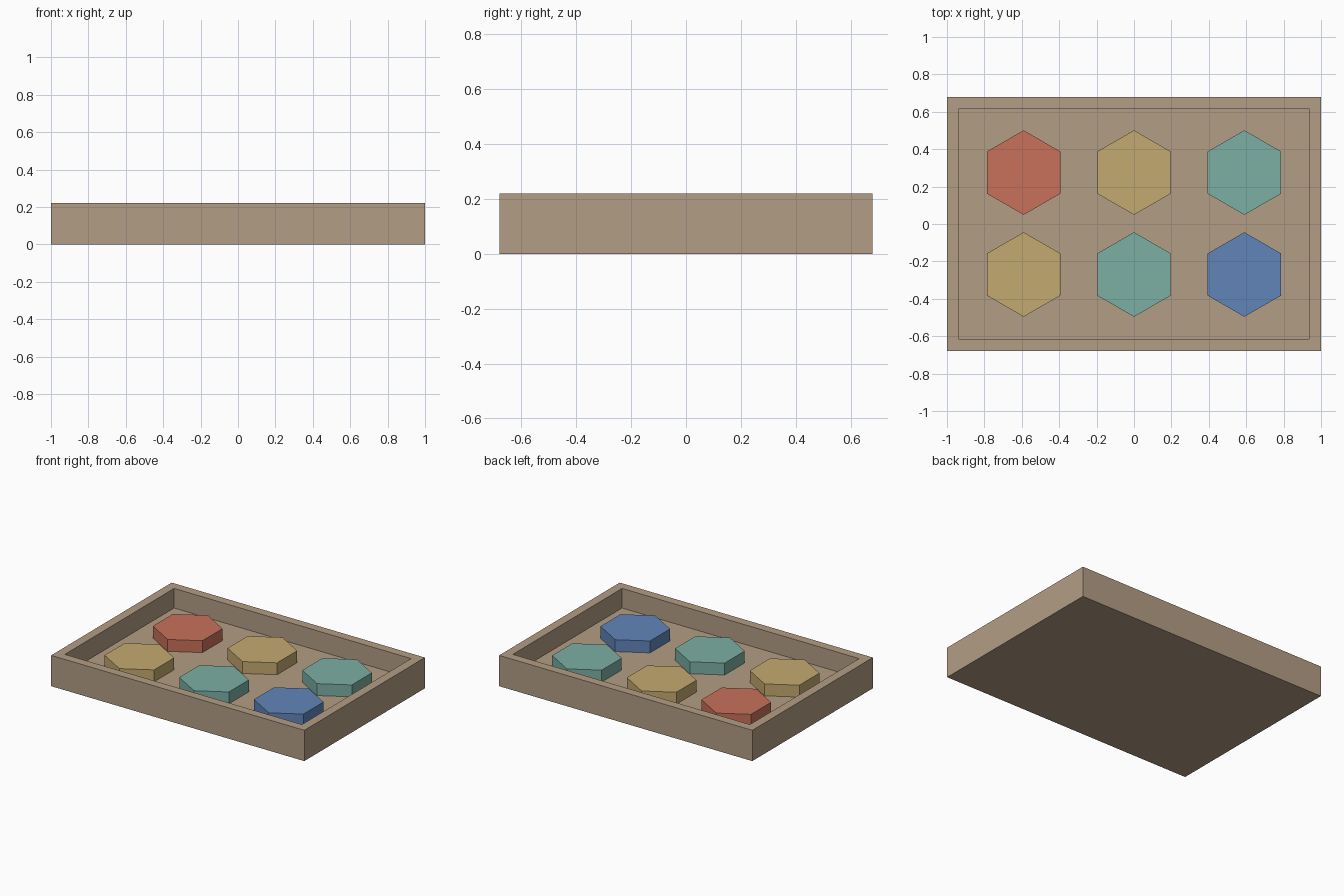
import bpy, bmesh, math
from mathutils import Matrix

if "Cube" in bpy.data.objects:
    bpy.data.objects.remove(bpy.data.objects["Cube"])

TRAY_H, FLOOR_Z, TILE_TOP = 0.22, 0.08, 0.165


def material(name, rgb):
    m = bpy.data.materials.new(name)
    m.diffuse_color = (*rgb, 1)
    m.use_nodes = True
    m.node_tree.nodes["Principled BSDF"].inputs["Base Color"].default_value = m.diffuse_color
    return m


def finish(bm, name, mat):
    bmesh.ops.recalc_face_normals(bm, faces=bm.faces)
    mesh = bpy.data.meshes.new(name)
    bm.to_mesh(mesh)
    bm.free()
    mesh.materials.append(mat)
    obj = bpy.data.objects.new(name, mesh)
    bpy.context.collection.objects.link(obj)
    return obj


wood = material("wood", (0.45, 0.34, 0.23))
red = material("red", (0.58, 0.165, 0.105))
yellow = material("yellow", (0.55, 0.40, 0.16))
teal = material("teal", (0.20, 0.43, 0.37))
blue = material("blue", (0.12, 0.235, 0.49))

# Tray: a box whose top is inset for the rim and pushed down to the floor
bm = bmesh.new()
bmesh.ops.create_cube(bm, size=1, matrix=Matrix.Translation((0, 0, TRAY_H / 2))
                      @ Matrix.Diagonal((2, 1.36, TRAY_H, 1)))
top = max(bm.faces, key=lambda f: f.calc_center_median().z)
bmesh.ops.inset_region(bm, faces=[top], thickness=0.09)
well = bmesh.ops.extrude_discrete_faces(bm, faces=[top])["faces"][0]
bmesh.ops.translate(bm, verts=well.verts, vec=(0, 0, FLOOR_Z - TRAY_H))
finish(bm, "tray", wood)

# Hexagonal tiles in two rows of three, points facing front and back
rows = {"back": (0.275, (red, yellow, teal)),
        "front": (-0.27, (yellow, teal, blue))}
for row, (y, mats) in rows.items():
    for col, x, mat in zip(("left", "middle", "right"), (-0.59, 0, 0.59), mats):
        bm = bmesh.new()
        place = Matrix.Translation((x, y, (FLOOR_Z + TILE_TOP) / 2))
        # a six-sided cone starts with a corner on the y axis
        bmesh.ops.create_cone(bm, cap_ends=True, segments=6, radius1=0.226,
                              radius2=0.226, depth=TILE_TOP - FLOOR_Z, matrix=place)
        finish(bm, f"tile_{row}_{col}", mat)
